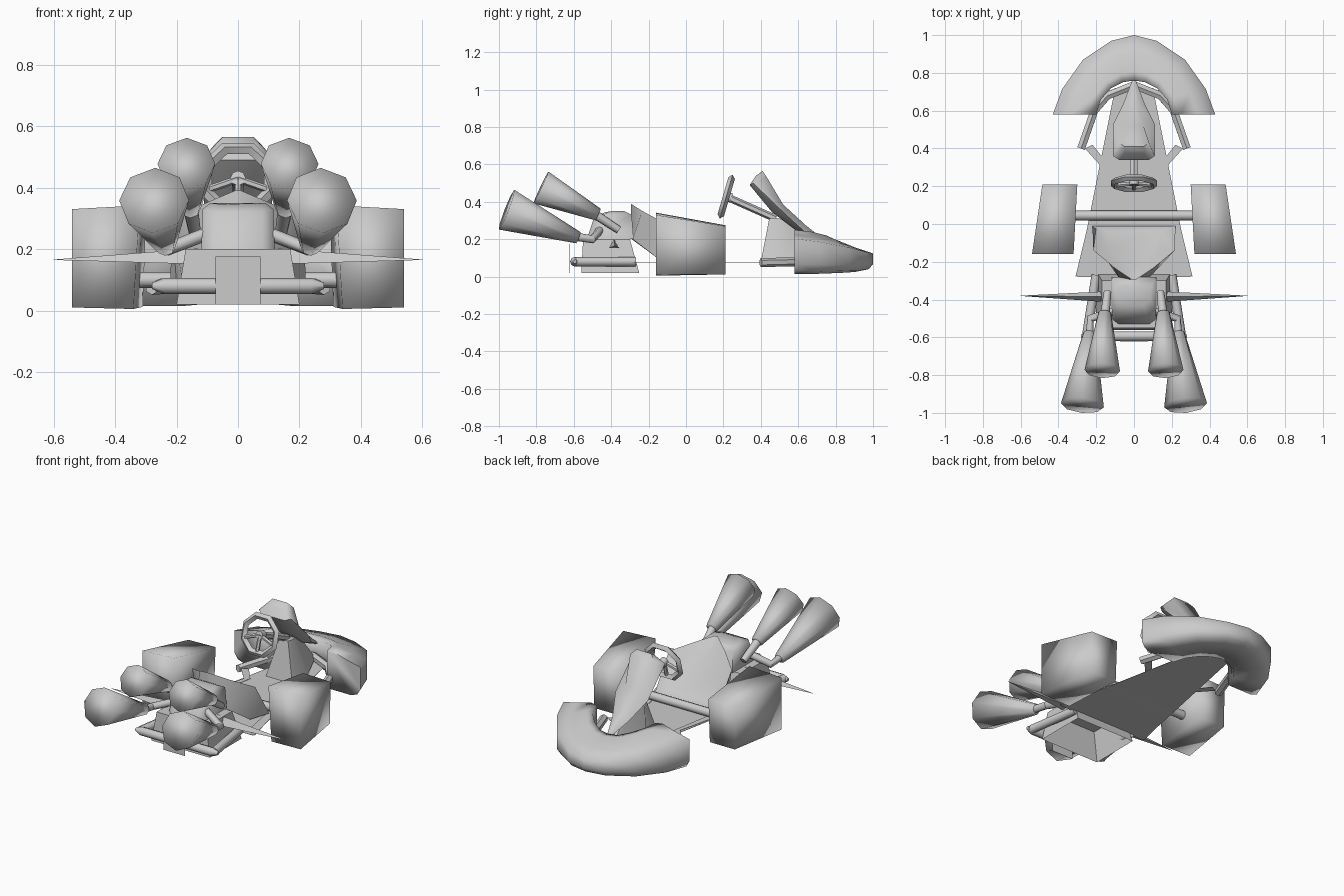
import bpy, bmesh, math
from mathutils import Vector

cube = bpy.data.objects.get("Cube")
if cube:
    bpy.data.objects.remove(cube)

grey = bpy.data.materials.new("plain_grey")
grey.use_nodes = True
grey.diffuse_color = (0.6, 0.6, 0.6, 1)
grey.node_tree.nodes["Principled BSDF"].inputs["Base Color"].default_value = (0.6, 0.6, 0.6, 1)


def finish(name, bm, smooth=None):
    """Turn a bmesh into a grey object; smooth is an edge angle in degrees."""
    bmesh.ops.recalc_face_normals(bm, faces=bm.faces)
    mesh = bpy.data.meshes.new(name)
    bm.to_mesh(mesh)
    bm.free()
    mesh.materials.append(grey)
    ob = bpy.data.objects.new(name, mesh)
    bpy.context.collection.objects.link(ob)
    if smooth:
        bpy.ops.object.select_all(action='DESELECT')
        ob.select_set(True)
        bpy.context.view_layer.objects.active = ob
        bpy.ops.object.shade_smooth_by_angle(angle=math.radians(smooth))
    return ob


def loft(name, rings, smooth=None, closed=False, open_start=False):
    """Skin equal-length rings of points; cap the ends unless closed or open."""
    bm = bmesh.new()
    rows = [[bm.verts.new(p) for p in ring] for ring in rings]
    n = len(rows[0])
    pairs = list(zip(rows, rows[1:])) + ([(rows[-1], rows[0])] if closed else [])
    for a, b in pairs:
        for i in range(n):
            j = (i + 1) % n
            bm.faces.new((a[i], a[j], b[j], b[i]))
    if not closed:
        bm.faces.new(rows[-1])
        if not open_start:
            bm.faces.new(rows[0])
    return finish(name, bm, smooth)


def tube(name, path, radii, sides=8, smooth=50):
    """Tube along a path, with one radius or a radius per point."""
    pts = [Vector(p) for p in path]
    if not isinstance(radii, (list, tuple)):
        radii = [radii] * len(pts)
    rings = []
    for i, p in enumerate(pts):
        d = (pts[min(i + 1, len(pts) - 1)] - pts[max(i - 1, 0)]).normalized()
        u = d.cross(Vector((0, 0, 1))).normalized()
        v = u.cross(d)
        angles = [2 * math.pi * k / sides for k in range(sides)]
        rings.append([p + radii[i] * (u * math.sin(t) + v * math.cos(t)) for t in angles])
    return loft(name, rings, smooth)


def plate(name, outline, z, thick=0.002):
    return loft(name, [[(x, y, z + h) for x, y in outline] for h in (0, thick)])


def both(points):
    """Mirror a half outline across the centre line."""
    return points + [(-p[0], *p[1:]) for p in reversed(points)]


# Floor pan
plate("floor_pan", both([(0.3, -0.28), (0.1, 0.72)]), 0.076)

# Crescent front bumper, lofted from one end to the other, sloping down outwards
outer = [(0.43, 0.58), (0.38, 0.715), (0.27, 0.87), (0.12, 0.97), (0, 1)]
inner = [(0.2, 0.58), (0.175, 0.66), (0.12, 0.72), (0.06, 0.75), (0, 0.76)]
low = [0.015, 0.015, 0.02, 0.025, 0.03]
high = [0.25, 0.24, 0.22, 0.2, 0.195]
edge = [0.8, 0.76, 0.68, 0.6, 0.57]
half = []
for o, i, a, b, e in zip(outer, inner, low, high, edge):
    section = [(0, 0), (0, 0.97), (0.2, 1), (0.6, 0.45 + e * 0.55), (1, e), (1, 0.22), (0.9, 0.06), (0.7, 0)]
    half.append([(i[0] + t * (o[0] - i[0]), i[1] + t * (o[1] - i[1]), a + h * (b - a)) for t, h in section])
loft("front_bumper", half + [[(-x, y, z) for x, y, z in r] for r in half[-2::-1]], 100)

# Steering hood: under, side and top edge of each section as x, y, z
loft("steering_hood", [both(list(s)) for s in (
    ((0.05, 0.375, 0.54), (0.06, 0.39, 0.55), (0.05, 0.41, 0.565)),
    ((0.08, 0.34, 0.49), (0.11, 0.36, 0.5), (0.08, 0.43, 0.535)),
    ((0.06, 0.46, 0.345), (0.11, 0.53, 0.335), (0.05, 0.52, 0.385)),
    ((0.03, 0.60, 0.24), (0.055, 0.64, 0.235), (0.02, 0.64, 0.275)),
    ((0.005, 0.75, 0.17), (0.01, 0.76, 0.17), (0.005, 0.76, 0.18)))], 60)

# Tapered pedestal below the hood
loft("steering_pedestal", [both([(0.09, 0.40, 0.08), (0.1, 0.53, 0.08), (0.01, 0.74, 0.09)]),
                           both([(0.03, 0.445, 0.31), (0.045, 0.47, 0.315), (0.01, 0.57, 0.3)])], 60)

# Steering wheel, hub, spokes and column
centre, up = Vector((0, 0.215, 0.428)), Vector((0, 0.28, 0.96))
normal = Vector((0, 0.96, -0.28))
ring = []
for k in range(8):
    t = math.pi / 8 + k * math.pi / 4
    d = Vector((math.cos(t), 0, 0)) + up * math.sin(t)
    ring.append([centre + d * r + normal * n for r, n in
                 ((0.092, 0), (0.112, 0.018), (0.132, 0), (0.112, -0.018))])
loft("steering_wheel", ring, 60, closed=True)
for degrees in (200, 270, 340):
    t = math.radians(degrees)
    d = Vector((math.cos(t), 0, 0)) + up * math.sin(t)
    tube("steering_spoke", [centre, centre + d * 0.1], 0.012, 6)
tube("steering_hub", [centre - normal * 0.01, centre + normal * 0.03], 0.025)
tube("steering_column", [centre, (0, 0.48, 0.31)], 0.02, 6)

# Bucket seat: outer wall and a sunken cushion sloping down to the floor
rim = both([(0.01, -0.295, 0.39), (0.1, -0.235, 0.352), (0.215, -0.14, 0.3), (0.22, -0.01, 0.09)])
base = both([(0.01, -0.29, 0.2), (0.08, -0.285, 0.2), (0.18, -0.14, 0.09), (0.2, -0.01, 0.08)])
cushion = both([(0.01, -0.25, 0.34), (0.07, -0.2, 0.3), (0.14, -0.13, 0.23), (0.14, -0.04, 0.11)])
loft("seat", [base, rim, cushion], 60)

# Engine base, open underneath, and engine cover
loft("engine_base", [both([(0.2, -0.56, 0.02), (0.2, -0.25, 0.02)]),
                     both([(0.17, -0.55, 0.2), (0.17, -0.3, 0.2)])], 40, open_start=True)
loft("engine_cover", [both([(0.08, -0.53, 0.2), (0.12, -0.5, 0.2), (0.12, -0.28, 0.2)]),
                      both([(0.08, -0.49, 0.32), (0.115, -0.45, 0.33), (0.115, -0.29, 0.33)]),
                      both([(0.05, -0.43, 0.345), (0.09, -0.4, 0.35), (0.09, -0.33, 0.35)])], 60)

# Rear bumper bar and its plate, front axle
tube("rear_bumper_bar", [(-0.28, -0.594, 0.08), (-0.24, -0.594, 0.08),
                         (0.24, -0.594, 0.08), (0.28, -0.594, 0.08)], [0.01, 0.026, 0.026, 0.01])
loft("rear_plate", [[(x, y, z) for x, z in both([(0.073, 0.02), (0.073, 0.175)])]
                    for y in (-0.622, -0.62)])
tube("axle", [(-0.32, 0.045, 0.1), (0.32, 0.045, 0.1)], 0.026)

for side, s in (("left", 1), ("right", -1)):
    def m(*pts):
        return [(s * x, y, z) for x, y, z in pts]

    # Wheel pod
    loft(side + "_wheel_pod", [
        m((0.34, -0.16, 0.005), (0.54, -0.16, 0.01), (0.54, -0.16, 0.33), (0.32, -0.16, 0.342)),
        m((0.31, 0.21, 0.012), (0.48, 0.21, 0.012), (0.485, 0.21, 0.27), (0.3, 0.21, 0.275))], 100)

    # Exhaust pipes and flared horns
    tube(side + "_lower_exhaust", m((0.235, -0.575, 0.208), (0.273, -0.959, 0.358)),
         [0.032, 0.114], 8, 150)
    tube(side + "_upper_exhaust", m((0.155, -0.47, 0.332), (0.168, -0.776, 0.477)),
         [0.034, 0.094], 8, 150)
    tube(side + "_lower_pipe", m((0.235, -0.6, 0.215), (0.23, -0.5, 0.2), (0.1, -0.46, 0.25)), 0.022)
    tube(side + "_upper_pipe", m((0.155, -0.49, 0.335), (0.14, -0.36, 0.25)), [0.025, 0.02])

    # Pointed side blade
    tube(side + "_side_blade", m((0.13, -0.385, 0.168), (0.6, -0.38, 0.165)), [0.034, 0.001], 3, 30)

    # Rear frame rod, floor rail and front bumper stay
    tube(side + "_rear_rod", m((0.2, -0.27, 0.08), (0.25, -0.59, 0.08)), 0.025)
    rail = [(0.31, -0.28), (0.17, 0.3), (0.26, 0.4), (0.22, 0.42), (0.14, 0.32), (0.24, -0.24)]
    plate(side + "_floor_rail", [(s * x, y) for x, y in rail], 0.08)
    tube(side + "_bumper_stay", m((0.28, 0.4, 0.075), (0.21, 0.6, 0.08), (0.14, 0.68, 0.09),
                                  (0, 0.735, 0.1)), 0.024, 6)
